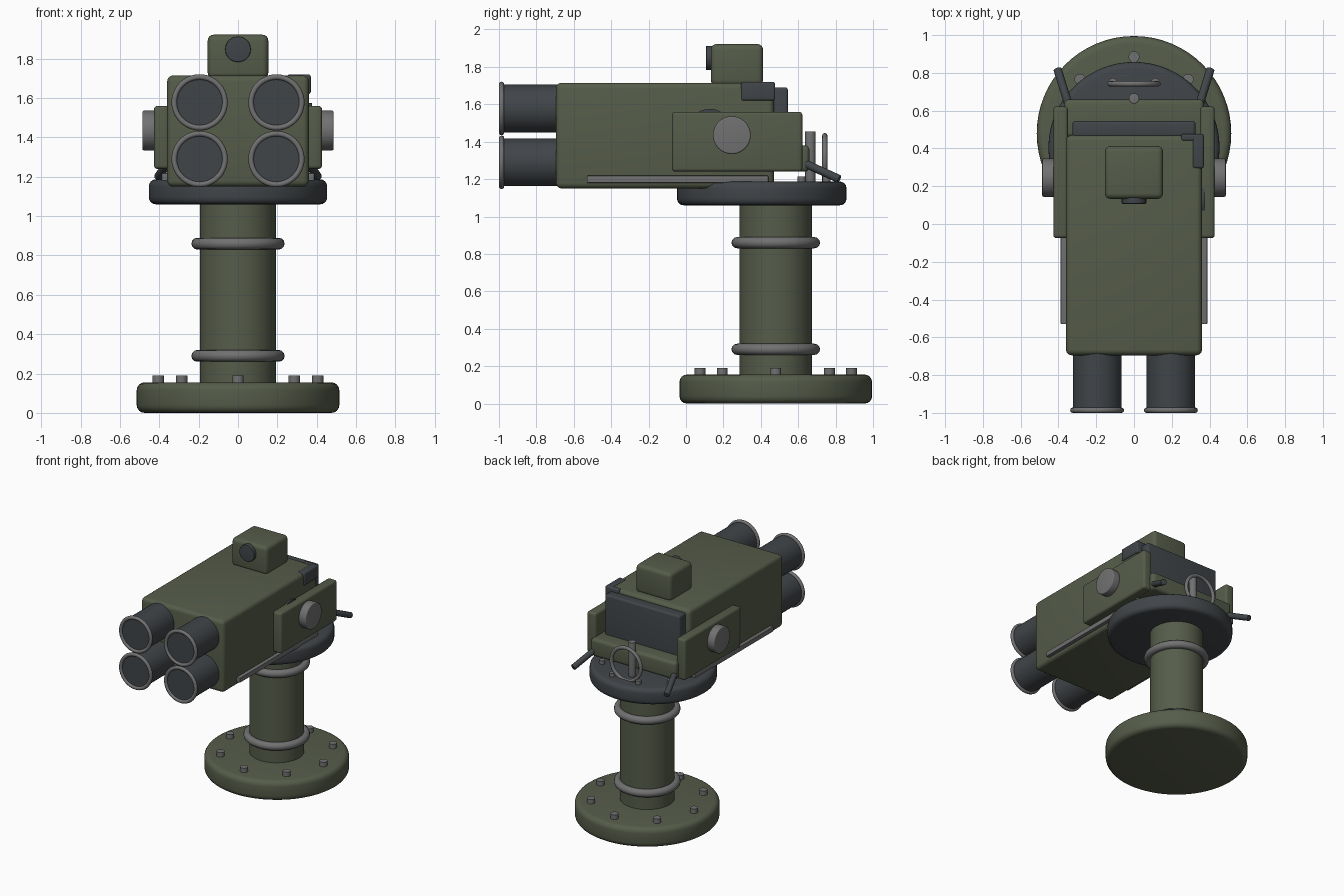
import bpy, math
from mathutils import Vector

if "Cube" in bpy.data.objects:
    bpy.data.objects.remove(bpy.data.objects["Cube"])


def material(name, rgb):
    m = bpy.data.materials.new(name)
    m.diffuse_color = (*rgb, 1)
    m.use_nodes = True
    m.node_tree.nodes["Principled BSDF"].inputs["Base Color"].default_value = m.diffuse_color
    return m


OLIVE = material("olive green", (0.092, 0.108, 0.068))
DARK = material("dark gunmetal", (0.052, 0.059, 0.066))
GREY = material("steel grey", (0.165, 0.165, 0.168))


def finish(name, mat, bevel=0.0):
    o = bpy.context.object
    o.name = name
    o.data.materials.append(mat)
    if bevel:
        b = o.modifiers.new("bevel", 'BEVEL')
        b.width, b.segments, b.limit_method = bevel, 4, 'ANGLE'
        bpy.ops.object.modifier_apply(modifier=b.name)
    bpy.ops.object.shade_smooth_by_angle(angle=math.radians(35))
    return o


def box(name, mat, x, y, z, bevel=0.0):
    lo, hi = Vector((x[0], y[0], z[0])), Vector((x[1], y[1], z[1]))
    bpy.ops.mesh.primitive_cube_add(size=1, location=(lo + hi) / 2)
    bpy.context.object.scale = hi - lo
    bpy.ops.object.transform_apply(location=False, rotation=False, scale=True)
    return finish(name, mat, bevel)


def rod(name, mat, a, b, r, bevel=0.0, sides=48):
    a, b = Vector(a), Vector(b)
    d = b - a
    bpy.ops.mesh.primitive_cylinder_add(
        vertices=sides, radius=r, depth=d.length, location=(a + b) / 2,
        rotation=d.to_track_quat('Z', 'Y').to_euler())
    return finish(name, mat, bevel)


def ring(name, mat, loc, major, minor, upright=False):
    bpy.ops.mesh.primitive_torus_add(
        major_segments=48, minor_segments=12, location=loc,
        major_radius=major, minor_radius=minor,
        rotation=(math.pi / 2 if upright else 0, 0, 0))
    return finish(name, mat)


def bolt_circle(name, cy, radius, count, phase, z0, z1, r):
    for i in range(count):
        t = math.tau * (i + phase) / count
        x, y = radius * math.sin(t), cy + radius * math.cos(t)
        rod(name, GREY, (x, y, z0), (x, y, z1), r, sides=16)


# Pedestal
CY = 0.48
rod("base_plate", OLIVE, (0, CY, 0), (0, CY, 0.155), 0.515, 0.04, 64)
bolt_circle("base_bolt", CY, 0.405, 8, 0, 0.14, 0.19, 0.029)
rod("column", OLIVE, (0, CY, 0.14), (0, CY, 1.08), 0.194)
for z in (0.29, 0.86):
    ring("column_ring", GREY, (0, CY, z), 0.207, 0.03)

# Turntable
rod("turntable", DARK, (0, 0.405, 1.06), (0, 0.405, 1.187), 0.453, 0.035, 64)
bolt_circle("turntable_bolt", 0.405, 0.364, 10, 0.5, 1.17, 1.215, 0.022)

# Launcher body and rear panels
box("launcher_body", OLIVE, (-0.36, 0.36), (-0.695, 0.47), (1.15, 1.715), 0.03)
box("rear_panel", DARK, (-0.325, 0.325), (0.46, 0.545), (1.24, 1.69), 0.015)
box("rear_housing", OLIVE, (-0.37, 0.37), (0.46, 0.66), (1.24, 1.38), 0.025)
box("corner_bracket_side", DARK, (0.31, 0.37), (0.295, 0.47), (1.62, 1.72), 0.012)
box("corner_bracket_back", DARK, (0.25, 0.37), (0.44, 0.477), (1.62, 1.72), 0.012)
rod("side_port", DARK, (0.35, 0.128, 1.455), (0.375, 0.128, 1.455), 0.12)

# Launch tubes
for x in (-0.195, 0.195):
    for z in (1.29, 1.578):
        rod("launch_tube", DARK, (x, -0.65, z), (x, -0.988, z), 0.128)
        ring("tube_rim", GREY, (x, -0.986, z), 0.129, 0.014, True)

# Sight on top
box("sight_housing", OLIVE, (-0.154, 0.154), (0.133, 0.412), (1.70, 1.922), 0.03)
rod("sight_lens", DARK, (0, 0.15, 1.848), (0, 0.107, 1.848), 0.065, 0.004)

# Mirrored side parts
for s in (-1, 1):
    box("side_plate", OLIVE, sorted((s * 0.35, s * 0.427)), (-0.075, 0.622),
        (1.24, 1.56), 0.018)
    rod("pivot_cap", GREY, (s * 0.41, 0.245, 1.435), (s * 0.486, 0.245, 1.435), 0.101, 0.008)
    box("side_rail", GREY, sorted((s * 0.35, s * 0.388)), (-0.53, 0.44), (1.18, 1.218), 0.004)
    rod("handle", DARK, (s * 0.34, 0.61, 1.295), (s * 0.405, 0.82, 1.20), 0.022, 0.004, 24)

# Hand wheel and its post
rod("wheel_post", GREY, (0, 0.665, 1.17), (0, 0.665, 1.455), 0.028, 0.003, 24)
ring("hand_wheel", GREY, (0, 0.742, 1.305), 0.127, 0.014, True)
